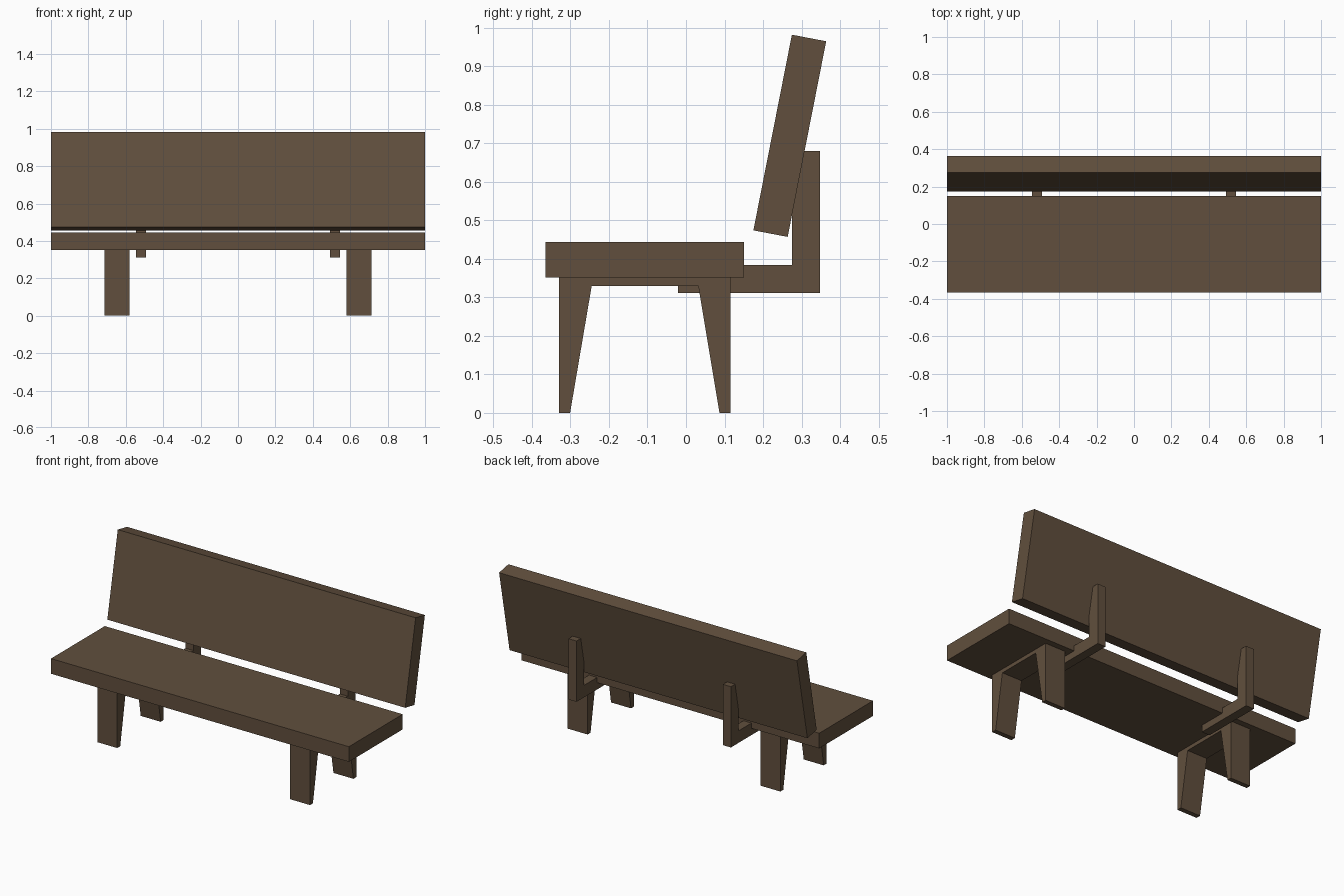
import bpy
import bmesh

if "Cube" in bpy.data.objects:
    bpy.data.objects.remove(bpy.data.objects["Cube"])

wood = bpy.data.materials.new("brown wood")
wood.diffuse_color = (0.119, 0.078, 0.047, 1)
wood.use_nodes = True
wood.node_tree.nodes["Principled BSDF"].inputs["Base Color"].default_value = wood.diffuse_color


def extrude_profile(name, profile, x0, x1, mirrored=False):
    """Extrude a side (y, z) profile from x0 to x1, optionally mirrored in x."""
    bm = bmesh.new()
    face = bm.faces.new([bm.verts.new((x0, y, z)) for y, z in profile])
    ext = bmesh.ops.extrude_face_region(bm, geom=[face])
    moved = [v for v in ext["geom"] if isinstance(v, bmesh.types.BMVert)]
    bmesh.ops.translate(bm, vec=(x1 - x0, 0, 0), verts=moved)
    bmesh.ops.recalc_face_normals(bm, faces=bm.faces)
    mesh = bpy.data.meshes.new(name)
    bm.to_mesh(mesh)
    bm.free()
    mesh.materials.append(wood)
    obj = bpy.data.objects.new(name, mesh)
    bpy.context.collection.objects.link(obj)
    if mirrored:
        mod = obj.modifiers.new("mirror", 'MIRROR')
        mod.use_axis[0] = True
        mod.use_mirror_merge = False
    return obj


# Seat plank
extrude_profile("seat", [(-0.365, 0.352), (0.151, 0.352),
                         (0.151, 0.444), (-0.365, 0.444)], -1, 1)

# Leaning backrest plank
extrude_profile("backrest", [(0.175, 0.474), (0.264, 0.457),
                             (0.364, 0.965), (0.275, 0.982)], -1, 1)

# Tapered leg frames, each a pair of legs joined by a thin top rail
extrude_profile("leg_frame", [(-0.33, 0.352), (-0.33, 0), (-0.301, 0),
                              (-0.245, 0.329), (0.032, 0.329), (0.087, 0),
                              (0.115, 0), (0.115, 0.352)], 0.58, 0.714, True)

# L-shaped brackets holding the backrest
extrude_profile("back_bracket", [(-0.021, 0.311), (0.348, 0.311), (0.348, 0.68),
                                 (0.275, 0.68), (0.275, 0.384), (-0.021, 0.384)],
                0.491, 0.545, True)
